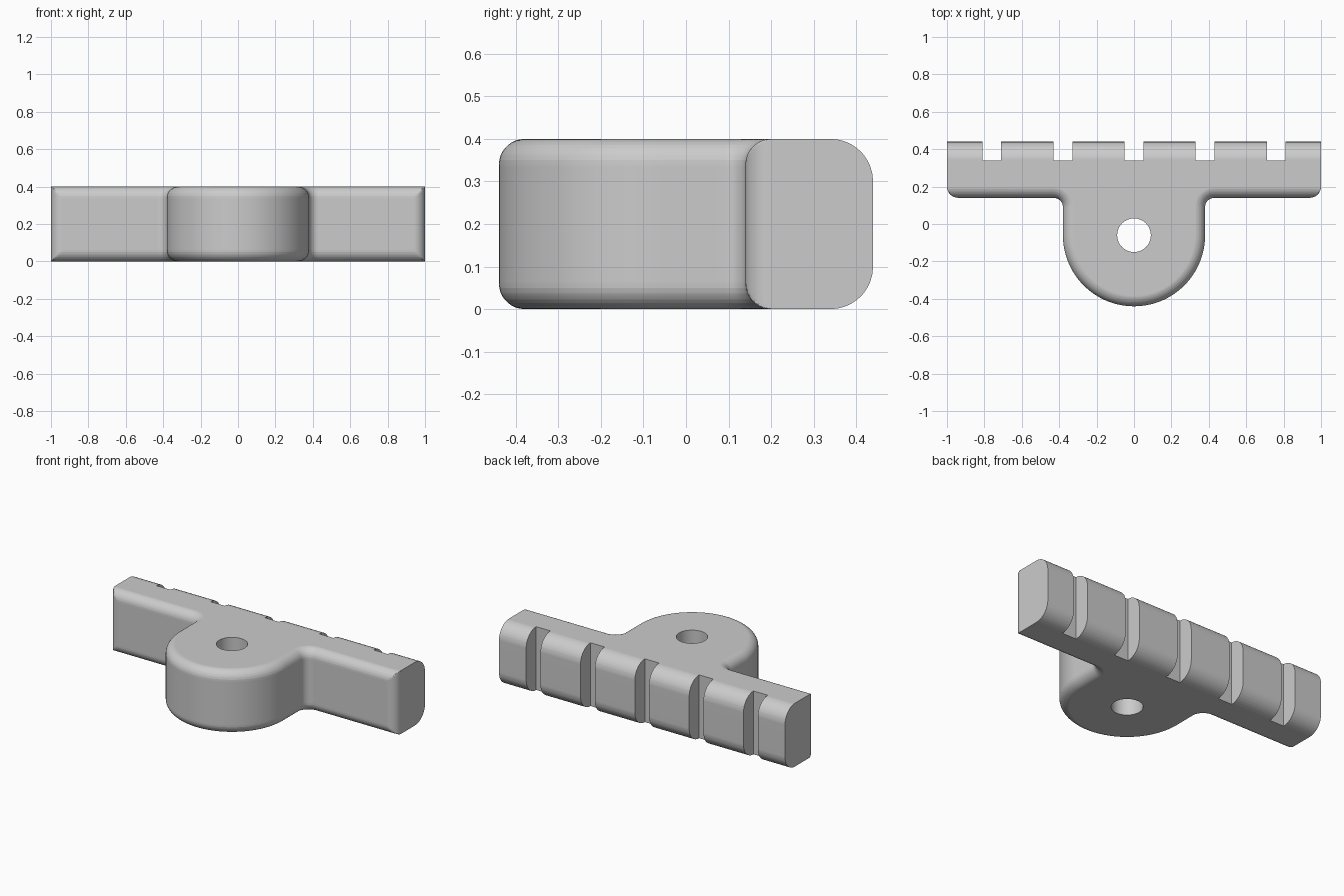
import bpy, bmesh, math

if "Cube" in bpy.data.objects:
    bpy.data.objects.remove(bpy.data.objects["Cube"], do_unlink=True)

HEIGHT = 0.4
FRONT, BACK = 0.14, 0.44       # bar faces in y
LOBE_R, LOBE_Y = 0.38, -0.06   # rounded tab
FILLET = 0.05                  # inner corner between tab and bar
R_FRONT, R_BACK = 0.06, 0.1    # edge rounding
NOTCHES = [-0.76, -0.38, 0, 0.38, 0.76]
STEPS = 9


def rounding(dist, r):
    """How far a rounded edge pulls in at a distance from the adjoining face."""
    t = max(r - dist, 0)
    return r - math.sqrt(max(r * r - t * t, 0))


def edge_samples(r):
    return [r * (1 - math.cos(i * math.pi / 2 / STEPS)) for i in range(STEPS + 1)]


def outline(edge):
    """Closed outline of the plate at a distance from its top or bottom."""
    d, back = rounding(edge, R_FRONT), BACK - rounding(edge, R_BACK)
    half = []
    # Half of the tab, from its tip round to the side
    for i in range(33):
        a = -math.pi / 2 + i * math.pi / 64
        half.append(((LOBE_R - d) * math.cos(a), LOBE_Y + (LOBE_R - d) * math.sin(a)))
    # Inner fillet
    for i in range(9):
        a = math.pi - i * math.pi / 16
        half.append((LOBE_R + FILLET + (FILLET + d) * math.cos(a),
                     FRONT - FILLET + (FILLET + d) * math.sin(a)))
    # Rounded bar end
    for s in reversed(edge_samples(R_FRONT)):
        half.append((1 - s, FRONT + max(d, rounding(s, R_FRONT))))
    # Back edge with notches
    rear = [(1, back)]
    for x in reversed(NOTCHES):
        rear += [(x + 0.05, back), (x + 0.05, BACK - R_BACK),
                 (x - 0.05, BACK - R_BACK), (x - 0.05, back)]
    rear.append((-1, back))
    return half + rear + [(-x, y) for x, y in reversed(half[1:])]


# Material
grey = bpy.data.materials.new("plain grey")
grey.use_nodes = True
grey.diffuse_color = (0.6, 0.6, 0.6, 1)
grey.node_tree.nodes["Principled BSDF"].inputs["Base Color"].default_value = (0.6, 0.6, 0.6, 1)

# Plate: stacked outlines joined into a solid
low = sorted({round(z, 5) for z in edge_samples(R_FRONT) + edge_samples(R_BACK)})
levels = low + [HEIGHT - z for z in reversed(low)]
bm = bmesh.new()
rings = [[bm.verts.new((x, y, z)) for x, y in outline(min(z, HEIGHT - z))] for z in levels]
for a, b in zip(rings, rings[1:]):
    for i in range(len(a)):
        j = (i + 1) % len(a)
        bm.faces.new((a[i], a[j], b[j], b[i]))
bm.faces.new(list(reversed(rings[0])))
bm.faces.new(rings[-1])
bmesh.ops.remove_doubles(bm, verts=bm.verts, dist=0.00005)
bmesh.ops.recalc_face_normals(bm, faces=bm.faces)
mesh = bpy.data.meshes.new("notched_plate")
bm.to_mesh(mesh)
bm.free()
mesh.materials.append(grey)
plate = bpy.data.objects.new("notched_plate", mesh)
bpy.context.collection.objects.link(plate)

# Hole through the tab
bpy.ops.mesh.primitive_cylinder_add(vertices=48, radius=0.09, depth=1,
                                    location=(0, LOBE_Y, HEIGHT / 2))
cutter = bpy.context.object
cutter.name = "hole_cutter"
cutter.hide_render = True
cutter.data.materials.append(grey)
cut = plate.modifiers.new("hole", "BOOLEAN")
cut.operation = "DIFFERENCE"
cut.solver = "EXACT"
cut.object = cutter
bpy.ops.object.select_all(action="DESELECT")
plate.select_set(True)
bpy.context.view_layer.objects.active = plate
bpy.ops.object.modifier_apply(modifier="hole")
bpy.data.objects.remove(cutter, do_unlink=True)

# Smooth rounded edges, keeping the large faces flat
bpy.ops.object.shade_smooth_by_angle(angle=math.radians(30))
weighted = plate.modifiers.new("flat_faces", "WEIGHTED_NORMAL")
weighted.keep_sharp = True
